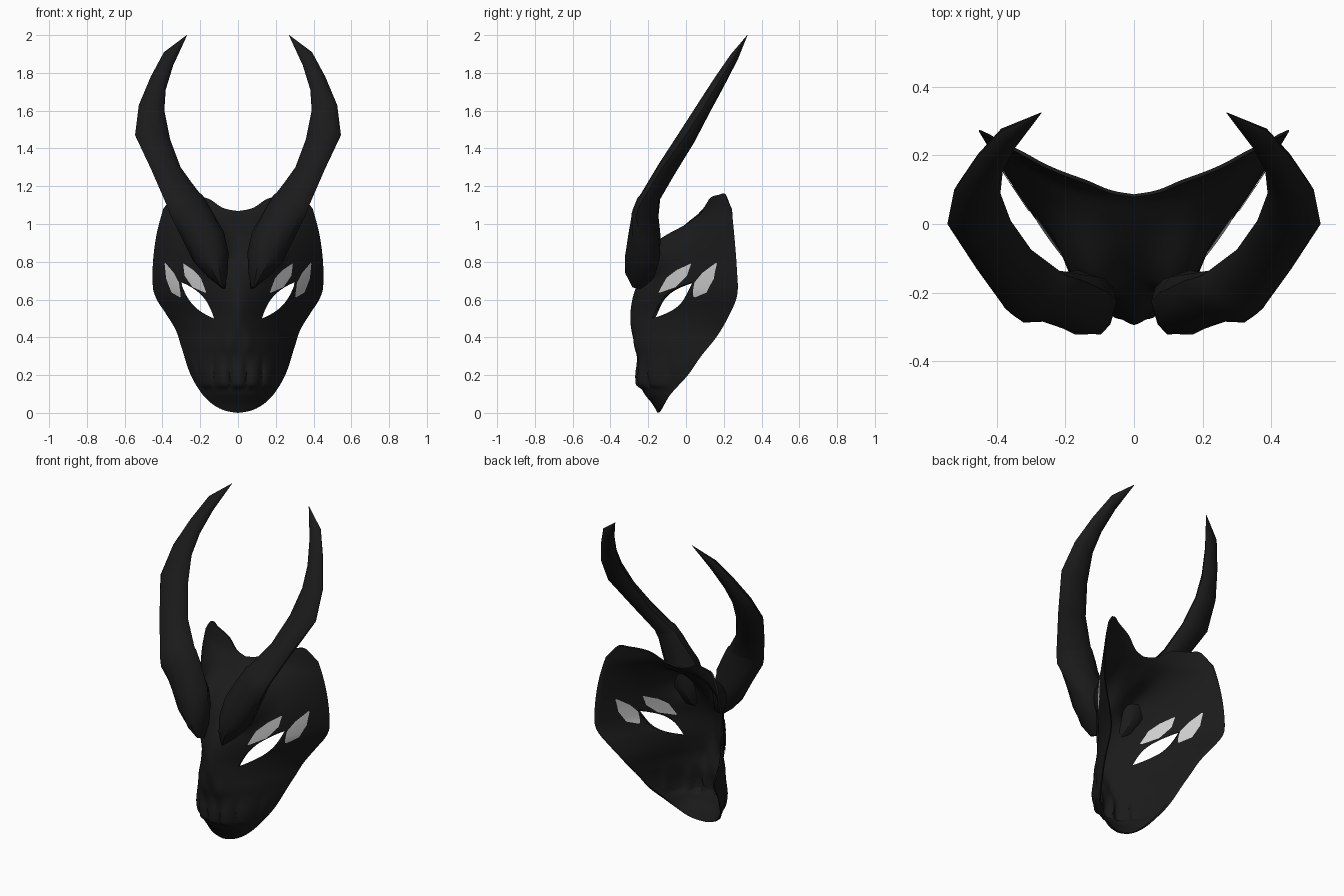
import bpy, bmesh, math
from mathutils import Vector

cube = bpy.data.objects.get("Cube")
if cube:
    bpy.data.objects.remove(cube, do_unlink=True)


def material(name, value):
    mat = bpy.data.materials.new(name)
    mat.use_nodes = True
    colour = (value, value, value, 1)
    mat.diffuse_color = colour
    bsdf = mat.node_tree.nodes["Principled BSDF"]
    bsdf.inputs["Base Color"].default_value = colour
    bsdf.inputs["Roughness"].default_value = .7
    return mat


BLACK = material("charcoal black", 0.0105)
GREY = material("pale grey", 0.6)
THICK = 0.01


def smooth_curve(pts):
    """Smooth function through (position, value) points."""
    n = len(pts)
    slopes = []
    for i in range(n):
        a, b = pts[max(i - 1, 0)], pts[min(i + 1, n - 1)]
        slopes.append((b[1] - a[1]) / (b[0] - a[0]))

    def f(t):
        t = min(max(t, pts[0][0]), pts[-1][0])
        i = 0
        while i < n - 2 and t > pts[i + 1][0]:
            i += 1
        (t0, v0), (t1, v1) = pts[i], pts[i + 1]
        h = t1 - t0
        s = (t - t0) / h
        return ((1 + 2 * s) * (1 - s) ** 2 * v0 + s * (1 - s) ** 2 * h * slopes[i]
                + s * s * (3 - 2 * s) * v1 + s * s * (s - 1) * h * slopes[i + 1])
    return f


def step(a, b, t):
    t = min(max((t - a) / (b - a), 0), 1)
    return t * t * (3 - 2 * t)


# Mask curves: half width, centre line depth, rim depth by height; top edge by side position
half_width = smooth_curve([(0, 0), (.006, .045), (.02, .09), (.05, .14), (.1, .19), (.2, .25), (.35, .3),
                           (.44, .33), (.53, .385), (.6, .43), (.66, .45), (.8, .45), (.95, .43),
                           (1.1, .39), (1.2, .36)])
centre_y = smooth_curve([(0, -.15), (.05, -.18), (.1, -.22), (.15, -.24), (.25, -.245), (.35, -.27),
                         (.5, -.295), (.65, -.27), (.8, -.19), (.93, -.08), (1.01, .01), (1.07, .08),
                         (1.17, .12)])
rim_y = smooth_curve([(0, -.15), (.1, -.08), (.2, .01), (.3, .08), (.4, .16), (.5, .22), (.62, .27),
                      (.75, .27), (1, .25), (1.17, .23)])
top_z = smooth_curve([(0, 1.068), (.2, 1.085), (.42, 1.135), (.75, 1.155), (.9, 1.155), (1, 1.08)])
# how squarely the mask turns from front to side, by height
bend = smooth_curve([(0, 2), (.1, 2.4), (.2, 2.6), (.35, 2.15), (.44, 1.65), (.52, 1.38), (.65, 1.46),
                     (.8, 1.62), (.95, 1.85), (1.1, 2.3)])


def face_y(x, z):
    """Depth of the mask's outer surface."""
    x = abs(x)
    t = min(x / max(half_width(z), 1e-4), 1)
    y = centre_y(z) + (rim_y(z) - centre_y(z)) * t ** bend(z)
    # horn sockets, teeth and nostrils
    y -= .095 * math.exp(-(((x - .14) / .085) ** 2 + ((z - .87) / .11) ** 2) ** 1.5)
    teeth = step(.12, .15, z) * (1 - step(.2, .33, z)) * (1 - step(.85, 1, t))
    y -= .026 * teeth * abs(math.cos(math.pi * x / .085)) ** .7
    y -= .012 * math.exp(-((x - .055) / .03) ** 2 - ((z - .36) / .06) ** 2)
    return y


def surface(x, z, out):
    """Point on the mask moved outward along the normal."""
    e = .004
    dx = (face_y(x + e, z) - face_y(x - e, z)) / (2 * e)
    dz = (face_y(x, z + e) - face_y(x, z - e)) / (2 * e)
    return Vector((x, face_y(x, z), z)) + Vector((dx, -1, dz)).normalized() * out


def make_object(name, bm, mat, angle=35):
    bmesh.ops.recalc_face_normals(bm, faces=bm.faces)
    mesh = bpy.data.meshes.new(name)
    bm.to_mesh(mesh)
    bm.free()
    obj = bpy.data.objects.new(name, mesh)
    bpy.context.collection.objects.link(obj)
    mesh.materials.append(mat)
    bpy.ops.object.select_all(action='DESELECT')
    bpy.context.view_layer.objects.active = obj
    obj.select_set(True)
    bpy.ops.object.shade_smooth_by_angle(angle=math.radians(angle))
    return obj


def bridge(bm, rows, closed=False):
    for a, b in zip(rows, rows[1:]):
        n = len(a)
        for i in range(n if closed else n - 1):
            j = (i + 1) % n
            bm.faces.new((a[i], a[j], b[j], b[i]))


def along(chain, s):
    """Point at fraction s of a chain of front-plane points."""
    t = s * (len(chain) - 1)
    i = min(int(t), len(chain) - 2)
    return Vector(chain[i]).lerp(Vector(chain[i + 1]), t - i)


# Mask shell, outer and inner skins joined round the rim
COLS, ROWS = 80, 84
bm = bmesh.new()
skins = []
for depth in (0, -THICK):
    rows = []
    for r in range(ROWS + 1):
        v = .0005 + .9995 * (r / ROWS) ** 1.35
        row = []
        for c in range(COLS + 1):
            u = 2 * c / COLS - 1
            z = v * top_z(abs(u))
            p = Vector((u * half_width(z), 0, z))
            p.y = face_y(p.x, z)
            if depth:
                p = surface(p.x * .985, z, depth)
                p.z = max(p.z, 0)
            row.append(bm.verts.new(p))
        rows.append(row)
    bridge(bm, rows)
    skins.append(rows)


def rim(rows):
    return (rows[0] + [r[-1] for r in rows[1:]] + rows[-1][-2::-1]
            + [r[0] for r in rows[-2:0:-1]])


bridge(bm, [rim(skins[0]), rim(skins[1])], closed=True)
mask = make_object("mask_shell", bm, BLACK, 50)

# Eye openings, pointed leaves cut straight through
N = 15
bm = bmesh.new()
inner, outer = Vector((.127, .5)), Vector((.302, .692))
across = Vector((inner.y - outer.y, outer.x - inner.x)).normalized() * .034
outline = [(i / N, 1) for i in range(N)] + [(1 - i / N, -1) for i in range(N)]
for side in (-1, 1):
    ends = []
    for y in (-.6, .6):
        pts = [inner.lerp(outer, s) + across * w * math.sin(math.pi * s) ** .9 for s, w in outline]
        ends.append([bm.verts.new((side * p.x, y, p.y)) for p in pts])
    bridge(bm, ends, closed=True)
    for ring in ends:
        bm.faces.new(ring)
cutter = make_object("eye_cutter", bm, BLACK)
cutter.hide_render = True
cut = mask.modifiers.new("eye_openings", 'BOOLEAN')
cut.operation = 'DIFFERENCE'
cut.solver = 'EXACT'
cut.object = cutter
bpy.context.view_layer.objects.active = mask
bpy.ops.object.modifier_apply(modifier=cut.name)
bpy.data.objects.remove(cutter, do_unlink=True)

# Pale markings round the eyes, on both skins: two edges running from tip to tip
MARKS = {"brow_mark": ([(.166, .638), (.195, .715), (.235, .757), (.286, .79)],
                       [(.172, .636), (.238, .665), (.28, .725), (.288, .785)]),
         "temple_mark": ([(.3, .616), (.31, .69), (.338, .742), (.382, .794)],
                         [(.305, .612), (.35, .638), (.378, .71), (.386, .79)])}
for name, (upper, lower) in MARKS.items():
    for side, label in ((1, "left"), (-1, "right")):
        for out, skin in ((.003, "outer"), (-THICK - .004, "inner")):
            bm = bmesh.new()
            rows = []
            for i in range(N + 1):
                a, b = along(upper, i / N), along(lower, i / N)
                pts = [a.lerp(b, w / 6) for w in range(7)]
                rows.append([bm.verts.new(surface(side * p.x, p.y, out)) for p in pts])
            bridge(bm, rows)
            make_object(f"{name}_{label}_{skin}", bm, GREY)

# Horns: inner edge, outer edge and half depth of each section, from base to tip
SECTIONS = [((.07, -.265, .665), (.085, -.26, .66), .025),
            ((.055, -.245, .74), (.155, -.24, .715), .085),
            ((.05, -.225, .85), (.235, -.23, .8), .1),
            ((.075, -.2, .96), (.295, -.24, .92), .085),
            ((.15, -.165, 1.09), (.355, -.265, 1.04), .062),
            ((.185, -.155, 1.15), (.378, -.245, 1.1), .053),
            ((.2, -.15, 1.16), (.384, -.235, 1.115), .047),
            ((.3, -.075, 1.29), (.46, -.13, 1.29), .047),
            ((.36, .01, 1.45), (.545, 0, 1.47), .047),
            ((.39, .09, 1.6), (.525, .1, 1.63), .04),
            ((.383, .155, 1.71), (.462, .19, 1.78), .034),
            ((.343, .23, 1.84), (.392, .27, 1.91), .024),
            ((.27, .324, 1.998), (.272, .325, 2), .001)]
SIDES = 10
mids = [(Vector(a) + Vector(b)) / 2 for a, b, d in SECTIONS]
for side, label in ((1, "left"), (-1, "right")):
    bm = bmesh.new()
    rings = []
    for i, (a, b, depth) in enumerate(SECTIONS):
        half = (Vector(b) - Vector(a)) / 2
        path = mids[min(i + 1, len(mids) - 1)] - mids[max(i - 1, 0)]
        normal = half.cross(path).normalized() * depth
        ring = []
        for k in range(SIDES):
            ang = 2 * math.pi * k / SIDES
            p = mids[i] + half * math.cos(ang) + normal * math.sin(ang)
            ring.append(bm.verts.new((side * p.x, p.y, p.z)))
        rings.append(ring)
    bridge(bm, rings, closed=True)
    bm.faces.new(rings[0])
    bm.faces.new(rings[-1])
    make_object(f"horn_{label}", bm, BLACK, 40)
